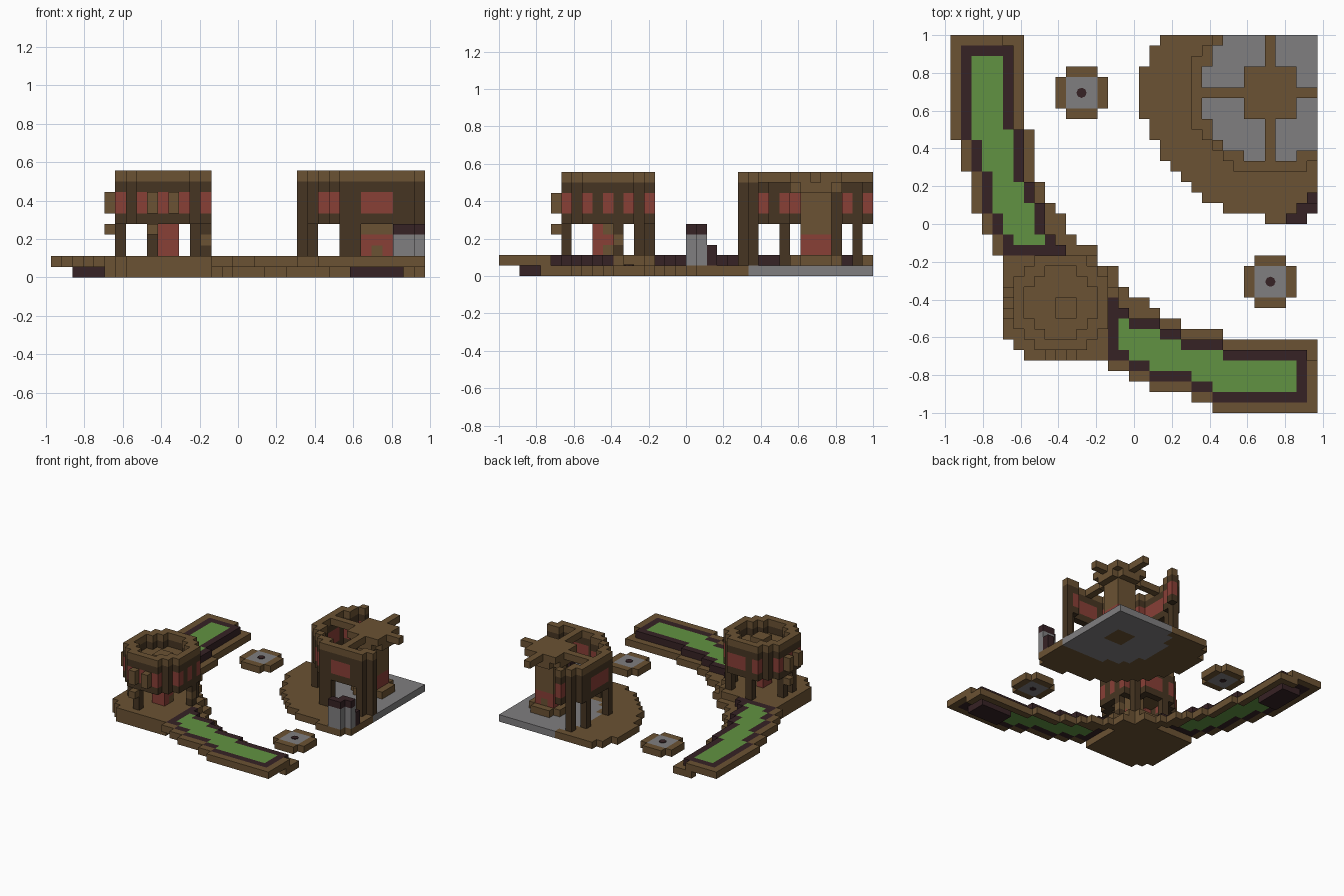
import bpy, bmesh, math
from mathutils import Vector

if "Cube" in bpy.data.objects:
    bpy.data.objects.remove(bpy.data.objects["Cube"])

U = 1 / 18  # block size

# Colours
PALETTE = {
    "wood": (0.147, 0.085, 0.033), "dark_wood": (0.062, 0.036, 0.016),
    "red": (0.25, 0.05, 0.037), "grass": (0.12, 0.29, 0.054),
    "stone": (0.215, 0.21, 0.215), "soil": (0.037, 0.016, 0.018),
}
NAMES = list(PALETTE)
MATS = []
for name, rgb in PALETTE.items():
    m = bpy.data.materials.new(name)
    m.use_nodes = True
    m.diffuse_color = (*rgb, 1)
    m.node_tree.nodes["Principled BSDF"].inputs["Base Color"].default_value = (*rgb, 1)
    MATS.append(m)


def place(i, r, k):
    """Block grid (column, row from the back, level) to model space."""
    return Vector((i - 17.5, 18 - r, k)) * U


def finish(name, bm):
    mesh = bpy.data.meshes.new(name)
    bm.to_mesh(mesh)
    bm.free()
    for m in MATS:
        mesh.materials.append(m)
    ob = bpy.data.objects.new(name, mesh)
    bpy.context.collection.objects.link(ob)
    return ob


def build(name, cells):
    """Skin a set of coloured blocks, keeping only the exposed faces."""
    bm = bmesh.new()
    verts = {}
    for cell, colour in cells.items():
        for axis in range(3):
            for side in (0, 1):
                near = list(cell)
                near[axis] += 2 * side - 1
                if tuple(near) in cells:
                    continue
                ring = []
                for a, b in ((0, 0), (1, 0), (1, 1), (0, 1)):
                    p = list(cell)
                    p[axis] += side
                    p[(axis + 1) % 3] += a
                    p[(axis + 2) % 3] += b
                    p = tuple(p)
                    if p not in verts:
                        verts[p] = bm.verts.new(place(*p))
                    ring.append(verts[p])
                # rows run backwards, so the winding is flipped
                f = bm.faces.new(ring[::-1] if side else ring)
                f.material_index = NAMES.index(colour)
    return finish(name, bm)


def block(cells, cols, rows, levels, colour):
    for i in cols:
        for r in rows:
            for k in levels:
                cells[i, r, k] = colour


def disc(cells, ci, cr, lo, hi, levels, colour):
    """Round slab, or ring when lo > 0, clipped to the site."""
    for i in range(35):
        for r in range(36):
            if lo <= math.hypot(i - ci, r - cr) < hi:
                block(cells, [i], [r], levels, colour)


def steps(r, *marks):
    return sum(r >= m for m in marks)


# Curved garden beds: raised outer kerb, low inner kerb, soil border, grass
bed = {}
for r in range(21):
    first = steps(r, 10, 13, 17, 19)
    last = 7 + steps(r, 9, 14, 16, 17, 19, 20, 20)
    soil_end = 11 if r == 20 else 6 + steps(r, 9, 14, 16, 19)
    if r == 0:
        block(bed, range(5), [r], [1], "wood")
        block(bed, range(4, last), [r], [0], "wood")
        continue
    block(bed, range(first, first + 1), [r], [1], "wood")
    block(bed, range(soil_end, last), [r], [0], "wood")
    block(bed, range(first + 1, soil_end), [r], [1], "soil")
    if 1 < r < 20:
        block(bed, range(first + 2, soil_end - 1), [r], [1], "grass")
block(bed, range(2, 5), range(2, 7), [0], "soil")
build("left_garden_bed", bed)
mirrored = {}
for (i, r, k), c in bed.items():
    mirrored[34 - r + (r > 11), 35 - i, k] = c
build("front_garden_bed", mirrored)

# Corner platform under the small tower
plat = {}
for r in range(21, 31):
    block(plat, range(5 + steps(r, 29, 30), 14 + (r > 21)), [r], (0, 1), "wood")
block(plat, [15], range(24, 25), (0, 1), "wood")
build("corner_platform", plat)

# Large round platform with a stone floor
floor = {}
for r in range(18):
    for i in range(35):
        d = math.hypot((i - 31.5) / 13.7, (r - 5) / 12.2)
        if d < 1 and (i, r) != (34, 17):
            inner = math.hypot((i - 31.5) / 8, (r - 5) / 7) < 1
            hub = math.hypot(i - 30, r - 5) < 2
            floor[i, r, 0] = "stone" if inner and not hub else "wood"
build("round_platform", floor)


def tower_ring(cells, ci, cr, lo, hi, posts, extra, base):
    """Ring wall on posts with red panels between dark separators."""
    for i, r in posts:
        block(cells, [i], [r], range(base, 5), "dark_wood")
    for k in range(5, 10):
        disc(cells, ci, cr, lo, hi, [k], "wood" if k == 9 else "dark_wood")
    for (i, r, k) in list(cells):
        if k in (6, 7) and (i, r) not in posts + extra:
            cells[i, r, k] = "red"


# Small tower
small = {}
tower_ring(small, 10, 25, 3.4, 4.75,
           [(6, 24), (9, 29), (9, 21), (14, 24), (13, 22), (6, 26)],
           [(13, 28), (7, 22), (7, 28), (14, 26)], 2)
disc(small, 10, 25, 0, 3.4, [7], "wood")
block(small, (10, 11), (25, 26), range(2, 7), "red")
block(small, (10, 11), (25, 26), (5, 6, 8), "wood")
block(small, [11], [25], [2, 4], "wood")
# Brackets on its outside
block(small, [5], (24, 26), (6, 7), "wood")
block(small, [5], [24], [4], "wood")
block(small, (9, 11), [30], (6, 7), "wood")
block(small, [9], [30], [4], "wood")
block(small, [14], [24], [3], "wood")
build("small_tower", small)

# Large tower ring
large = {}
tower_ring(large, 30, 5, 6.6, 7.65,
           [(23, 3), (23, 8), (24, 1), (27, 12), (28, 12), (33, 12), (34, 11)],
           [(32, 12), (23, 2), (24, 9)], 1)
build("large_tower_ring", large)

# Central column flaring into a star canopy
hub = {}
disc(hub, 30, 5, 0, 2.3, [1], "wood")
block(hub, range(29, 32), range(4, 7), (2, 3), "red")
block(hub, [30], range(4, 7), [2], "wood")
block(hub, range(29, 32), range(4, 7), range(4, 8), "wood")
disc(hub, 30, 5, 0, 2.3, [8], "wood")
disc(hub, 30, 5, 0, 2.9, [9], "wood")
block(hub, range(24, 35), [5], [9], "wood")
block(hub, [30], range(12), [9], "wood")
build("star_canopy", hub)

# Stone corner wall with dark coping and a low step
wall = {}
for i, r in ((32, 17), (33, 17), (33, 16), (34, 16)):
    block(wall, [i], [r], (1, 2, 3), "stone")
    wall[i, r, 4] = "soil"
block(wall, [34], [15], (1, 2), "soil")
build("corner_wall", wall)

# Planters with a small dark socket above and below
for name, ci, cr in (("left_planter", 12, 5), ("front_planter", 30, 23)):
    cells = {}
    disc(cells, ci, cr, 0, 2.5, [0], "wood")
    block(cells, range(ci - 1, ci + 2), range(cr - 1, cr + 2), [0], "stone")
    build(name, cells)
    bm = bmesh.new()
    for k in (0, 1):
        made = bmesh.ops.create_cone(bm, cap_ends=True, segments=8, radius1=0.027,
                                     radius2=0.027, depth=0.006)
        bmesh.ops.translate(bm, verts=made["verts"], vec=place(ci + 0.5, cr + 0.5, k)
                            + Vector((0, 0, 0.002 if k else 0.003 - 0.001)))
    for f in bm.faces:
        f.material_index = NAMES.index("soil")
    finish(name + "_socket", bm)
